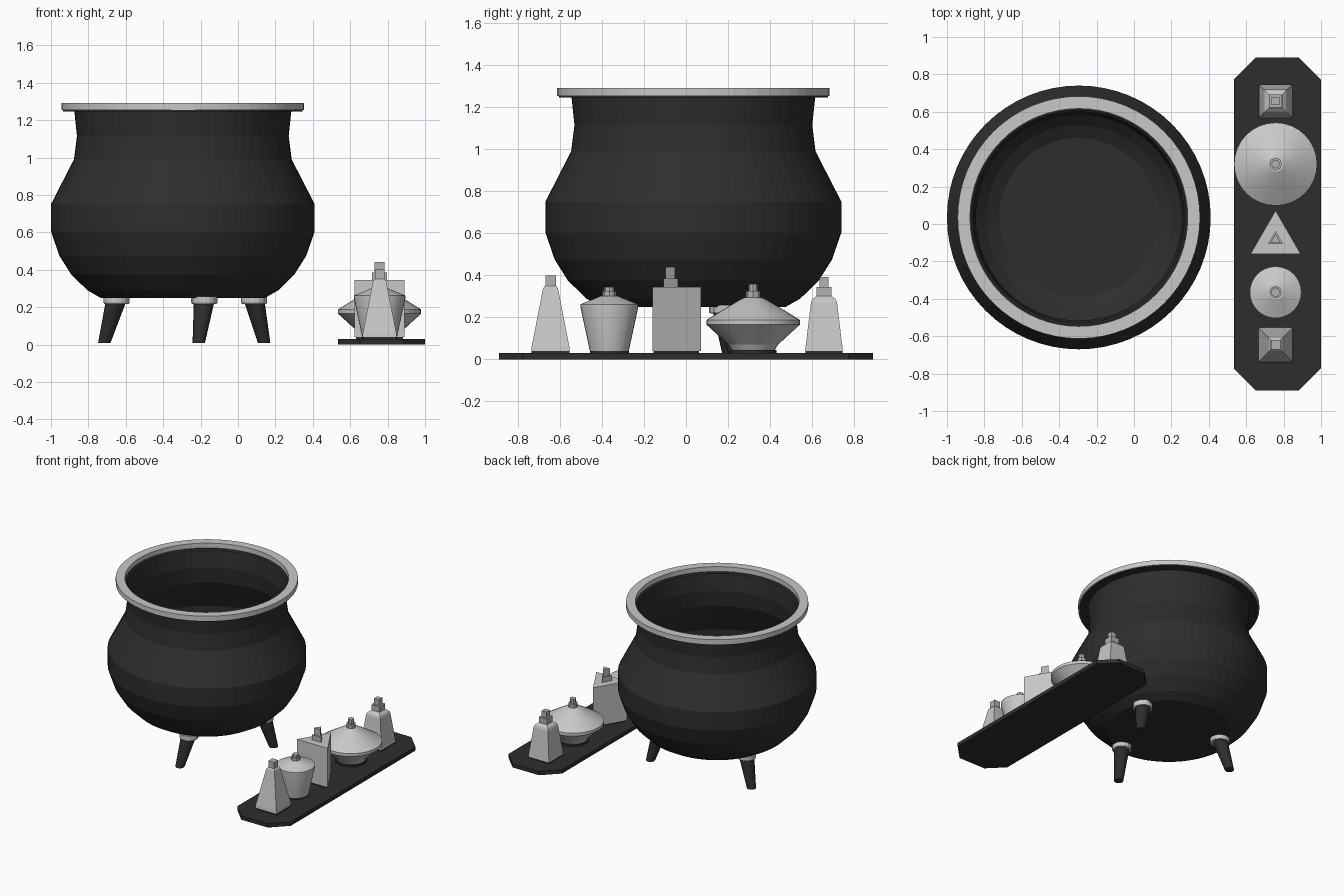
import bpy
import math
from mathutils import Vector

if "Cube" in bpy.data.objects:
    bpy.data.objects.remove(bpy.data.objects["Cube"])


def material(name, value):
    m = bpy.data.materials.new(name)
    m.diffuse_color = (value, value, value, 1)
    m.use_nodes = True
    m.node_tree.nodes["Principled BSDF"].inputs["Base Color"].default_value = m.diffuse_color
    return m


IRON = material("dark iron", 0.027)
SILVER = material("pale silver", 0.58)
STOPPER = material("stopper grey", 0.45)


def make(name, verts, faces, mat):
    mesh = bpy.data.meshes.new(name)
    mesh.from_pydata(verts, [], faces)
    mesh.materials.append(mat)
    ob = bpy.data.objects.new(name, mesh)
    bpy.context.collection.objects.link(ob)
    return ob


def lathe(name, profile, sides, mat, at=(0, 0), turn=0.0, caps=True, loop=False):
    """Sweep (radius, height) points around a vertical axis."""
    verts, faces, n = [], [], len(profile)
    for r, z in profile:
        for k in range(sides):
            a = turn + 2 * math.pi * k / sides
            verts.append((at[0] + r * math.cos(a), at[1] + r * math.sin(a), z))
    for i in range(n if loop else n - 1):
        a, b = i * sides, (i + 1) % n * sides
        for k in range(sides):
            j = (k + 1) % sides
            faces.append((a + k, a + j, b + j, b + k))
    if caps and not loop:
        faces.append(tuple(reversed(range(sides))))
        faces.append(tuple(range((n - 1) * sides, n * sides)))
    return make(name, verts, faces, mat)


def tapered_leg(name, top, bottom, r_top, r_bottom, mat, sides=16):
    """Leaning cone with level ends."""
    verts = []
    for p, r in ((bottom, r_bottom), (top, r_top)):
        for k in range(sides):
            a = 2 * math.pi * k / sides
            verts.append(Vector(p) + Vector((r * math.cos(a), r * math.sin(a), 0)))
    faces = [(k, (k + 1) % sides, sides + (k + 1) % sides, sides + k) for k in range(sides)]
    faces += [tuple(reversed(range(sides))), tuple(range(sides, 2 * sides))]
    return make(name, verts, faces, mat)


# Cauldron: outer wall up, flared lip, then inner wall down to the floor
POT = (-0.295, 0.035)
outer = [(0.44, 0.25), (0.51, 0.29), (0.597, 0.375), (0.66, 0.475), (0.705, 0.605),
         (0.705, 0.75), (0.582, 0.99), (0.566, 1.115), (0.58, 1.247)]
inner = [(r - 0.015, z + (0.015 if z < 0.4 else 0)) for r, z in reversed(outer)]
lathe("cauldron", outer + [(0.64, 1.247), (0.64, 1.255), (0.575, 1.255)] + inner, 64, IRON, POT)

# Rim ring
lathe("rim", [(0.582, 1.253), (0.648, 1.253), (0.648, 1.292), (0.582, 1.292)], 64, SILVER, POT, loop=True)

# Three splayed legs with collars
for i, (x, y, dx, dy) in enumerate([(-0.65, 0.18, -0.065, 0.03),
                                    (-0.18, -0.35, -0.03, -0.07),
                                    (0.085, 0.2, 0.055, 0.04)]):
    lathe(f"leg_collar_{i}", [(0.066, 0.218), (0.07, 0.225), (0.07, 0.258)], 16, SILVER, (x, y))
    tapered_leg(f"leg_{i}", (x, y, 0.24), (x + dx, y + dy, 0.008), 0.056, 0.033, IRON)

# Tray with clipped corners
CX, HX, HY, C = 0.767, 0.232, 0.89, 0.117
outline = []
for sx, sy in ((1, 1), (-1, 1), (-1, -1), (1, -1)):
    corner = [(CX + sx * HX, sy * (HY - C)), (CX + sx * (HX - C), sy * HY)]
    outline += corner if sx * sy > 0 else corner[::-1]
n = len(outline)
make("tray", [(x, y, z) for z in (0, 0.03) for x, y in outline],
     [tuple(reversed(range(n))), tuple(range(n, 2 * n))] +
     [(k, (k + 1) % n, n + (k + 1) % n, n + k) for k in range(n)], IRON)


def bottle(name, y, sides, turn, base, body, neck, stopper):
    """Dark foot, pale body, neck and stopper; all radii are to the corners."""
    at = (0.757, y)
    lathe(name + "_foot", [(base, 0.028), (base, 0.045)], sides, IRON, at, turn)
    lathe(name + "_body", body, sides, SILVER, at, turn)
    small = sides if sides < 8 else 8
    for part, pts in (("_neck", neck), ("_stopper", stopper)):
        if pts:
            r, z0, z1 = pts
            lathe(name + part, [(r, z0), (r, z1)], small, STOPPER, at, turn)


S = math.sqrt(2)
Q = math.pi / 4
# Tall pyramid bottle
bottle("pyramid_bottle", -0.645, 4, Q, 0.09 * S,
       [(0.092 * S, 0.04), (0.09 * S, 0.06), (0.035 * S, 0.34), (0.026 * S, 0.35)],
       None, (0.025 * S, 0.345, 0.4))
# Flaring round bottle
bottle("flared_bottle", -0.365, 32, 0, 0.093,
       [(0.093, 0.04), (0.138, 0.25), (0.138, 0.262), (0.04, 0.302)],
       (0.033, 0.295, 0.325), (0.025, 0.32, 0.345))
# Triangular bottle
bottle("triangle_bottle", -0.083, 3, math.pi / 2, 0.145,
       [(0.155, 0.04), (0.155, 0.345)],
       (0.046, 0.34, 0.385), (0.031, 0.38, 0.44))
# Wide flask
bottle("wide_flask", 0.32, 32, 0, 0.112,
       [(0.1, 0.04), (0.118, 0.07), (0.222, 0.165), (0.222, 0.188), (0.13, 0.245),
        (0.065, 0.283), (0.04, 0.295)],
       (0.034, 0.285, 0.325), (0.023, 0.32, 0.36))
# Square bottle with shoulders
bottle("square_bottle", 0.657, 4, Q, 0.088 * S,
       [(0.09 * S, 0.04), (0.062 * S, 0.27), (0.056 * S, 0.285), (0.036 * S, 0.302)],
       (0.035 * S, 0.295, 0.345), (0.021 * S, 0.34, 0.392))

# Smooth only the round bottle bodies
for name in ("flared_bottle_body", "wide_flask_body"):
    bpy.ops.object.select_all(action="DESELECT")
    ob = bpy.data.objects[name]
    ob.select_set(True)
    bpy.context.view_layer.objects.active = ob
    bpy.ops.object.shade_smooth_by_angle(angle=math.radians(15))
